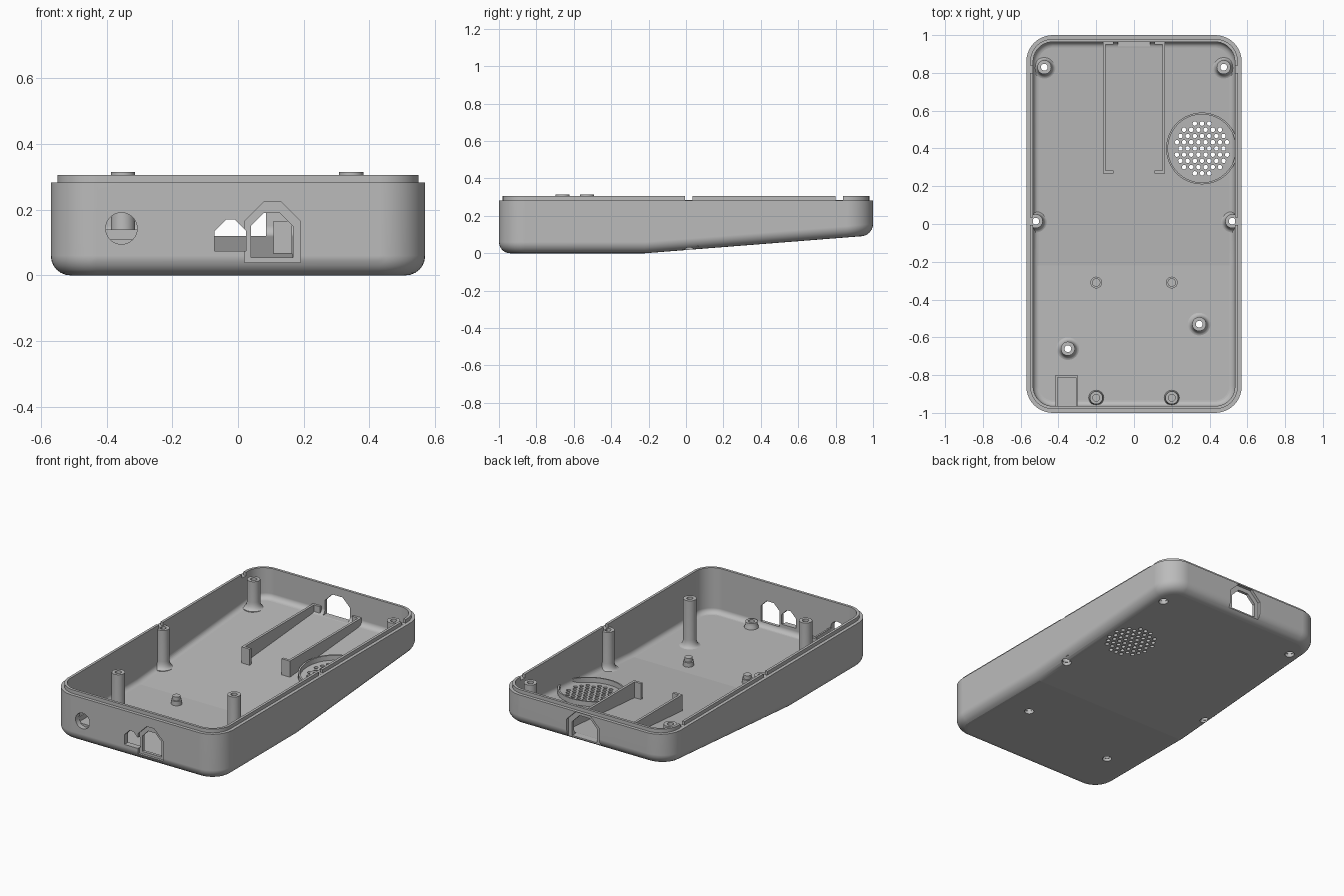
import bpy, bmesh, math
from mathutils import Matrix, Vector

cube = bpy.data.objects.get("Cube")
if cube:
    bpy.data.objects.remove(cube)

HALF_X, HALF_Y, CORNER = 0.57, 1.0, 0.14
BEND_Y, SLOPE, FLOOR = -0.22, 0.0786, 0.028
RIM, LIP = 0.283, 0.305
STEPS = 10

grey = bpy.data.materials.new("plain grey plastic")
grey.use_nodes = True
grey.diffuse_color = (0.5, 0.5, 0.5, 1)
grey.node_tree.nodes["Principled BSDF"].inputs["Base Color"].default_value = (0.5, 0.5, 0.5, 1)


def under(y):
    """Height of the underside, flat in front and rising to the back."""
    return max(0.0, (y - BEND_Y) * SLOPE)


def finish(name, bm):
    bmesh.ops.recalc_face_normals(bm, faces=bm.faces)
    mesh = bpy.data.meshes.new(name)
    bm.to_mesh(mesh)
    bm.free()
    mesh.materials.append(grey)
    obj = bpy.data.objects.new(name, mesh)
    bpy.context.scene.collection.objects.link(obj)
    return obj


def activate(obj):
    bpy.ops.object.select_all(action='DESELECT')
    obj.select_set(True)
    bpy.context.view_layer.objects.active = obj


def smooth(obj):
    activate(obj)
    bpy.ops.object.shade_smooth_by_angle(angle=math.radians(32))


def skin(bm, rings, closed=False):
    pairs = list(zip(rings, rings[1:]))
    if closed:
        pairs.append((rings[-1], rings[0]))
    for a, b in pairs:
        for i in range(len(a)):
            j = (i + 1) % len(a)
            bm.faces.new((a[i], a[j], b[j], b[i]))


def outline(inset):
    """Rounded rectangle with an extra point on each side at the bend."""
    r = CORNER - inset
    cx, cy = HALF_X - CORNER, HALF_Y - CORNER
    pts = []
    for q, (sx, sy) in enumerate([(1, -1), (1, 1), (-1, 1), (-1, -1)]):
        for k in range(STEPS + 1):
            a = math.pi / 2 * (q - 1 + k / STEPS)
            pts.append((sx * cx + r * math.cos(a), sy * cy + r * math.sin(a)))
        if q in (0, 2):
            pts.append((sx * (HALF_X - inset), BEND_Y))
    return pts


def box(bm, x0, x1, y0, y1, z0, z1):
    size = Matrix.Diagonal((x1 - x0, y1 - y0, z1 - z0, 1))
    mid = Matrix.Translation(((x0 + x1) / 2, (y0 + y1) / 2, (z0 + z1) / 2))
    bmesh.ops.create_cube(bm, size=1, matrix=mid @ size)


def cylinder(bm, centre, r, depth, sides, along_y=False):
    turn = Matrix.Rotation(math.pi / 2 if along_y else 0, 4, 'X')
    bmesh.ops.create_cone(bm, cap_ends=True, segments=sides, radius1=r, radius2=r,
                          depth=depth, matrix=Matrix.Translation(centre) @ turn)


def port(bm, cx, half, z0, z1, chamfer, y0, y1):
    """Cutter with a flat bottom and two cut upper corners."""
    side = [(half, z0), (half, z1 - chamfer), (half - chamfer, z1)]
    pts = side + [(-x, z) for x, z in reversed(side)]
    ends = [[bm.verts.new((cx + x, y, z)) for x, z in pts] for y in (y0, y1)]
    skin(bm, ends)
    for e in ends:
        bm.faces.new(e)


def lathe(name, x, y, profile, closed=True, sides=32):
    """Turned part; kept inside the outer wall."""
    bm = bmesh.new()
    rings = []
    for r, z in profile:
        ring = []
        for i in range(sides):
            a = 2 * math.pi * i / sides
            px = max(-0.55, min(0.55, x + r * math.cos(a)))
            ring.append(bm.verts.new((px, y + r * math.sin(a), z)))
        rings.append(ring)
    skin(bm, rings, closed)
    if not closed:
        bm.faces.new(rings[0])
        bm.faces.new(rings[-1])
    smooth(finish(name, bm))


# Tray: one loft from the underside, up the wall, over the lip and down to the floor
def fillet(r):
    turns = [math.pi / 2 * k / 6 for k in range(7)]
    return [(r * (1 - math.sin(t)), r * (1 - math.cos(t))) for t in turns]


WALL = 0.036
bm = bmesh.new()
rings = []


def add_ring(inset, height):
    rings.append([bm.verts.new((x, y, height(y))) for x, y in outline(inset)])


for d, h in fillet(0.06):
    add_ring(d, lambda y: under(y) + h)
for d, z in [(0, RIM), (0.02, RIM), (0.02, LIP), (WALL, LIP)]:
    add_ring(d, lambda y: z)
for d, h in reversed(fillet(0.03)):
    add_ring(d + WALL, lambda y: under(y) + FLOOR + h)
skin(bm, rings)
east, west = STEPS + 1, 3 * STEPS + 4
for ring in (rings[0], rings[-1]):
    bm.faces.new(ring[east:west + 1])
    bm.faces.new(ring[west:] + ring[:east + 1])
tray = finish("tray", bm)

# Screw posts: x, y, top
posts = [(-0.35, -0.66, 0.315), (0.345, -0.53, 0.315)]
for s in (-1, 1):
    posts += [(s * 0.52, 0.015, RIM), (s * 0.475, 0.83, RIM)]

# Cutters: screw bores, lip notches, speaker holes and connector openings
holes = bmesh.new()
for x, y, top in posts:
    z0, z1 = under(y) - 0.05, top - 0.04
    cylinder(holes, (x, y, (z0 + z1) / 2), 0.027, z1 - z0, 32)
for s in (-1, 1):
    for y in (0.015, 0.82):
        box(holes, *sorted((s * 0.5, s * 0.6)), y - 0.02, y + 0.02, RIM + 0.0005, 0.4)
SPK_X, SPK_Y, PITCH = 0.36, 0.4, 0.038
for row in range(-4, 5):
    for col in range(-4, 5):
        dx = (col + 0.5 * (row % 2)) * PITCH
        dy = row * PITCH * math.sqrt(3) / 2
        if math.hypot(dx, dy) < 0.145:
            y = SPK_Y + dy
            cylinder(holes, (SPK_X + dx, y, under(y)), 0.012, 0.15, 12)
cylinder(holes, (-0.355, -1, 0.143), 0.048, 0.14, 32, along_y=True)
port(holes, -0.023, 0.048, 0.075, 0.17, 0.035, -1.1, -0.93)
port(holes, 0.103, 0.064, 0.055, 0.19, 0.04, -1.1, -0.93)
port(holes, 0, 0.085, 0.12, 0.255, 0.05, 0.93, 1.1)

recesses = bmesh.new()
port(recesses, 0.105, 0.085, 0.04, 0.225, 0.06, -1.1, -0.982)
port(recesses, 0, 0.11, 0.1, 0.281, 0.06, 0.982, 1.1)

for name, cut in (("hole_cutter", holes), ("recess_cutter", recesses)):
    cutter = finish(name, cut)
    cutter.hide_render = True
    mod = tray.modifiers.new(name, 'BOOLEAN')
    mod.operation = 'DIFFERENCE'
    mod.solver = 'EXACT'
    mod.object = cutter
    activate(tray)
    bpy.ops.object.modifier_apply(modifier=mod.name)
    bpy.data.objects.remove(cutter)

smooth(tray)
for face in tray.data.polygons:
    if abs(face.normal.z) > 0.99:
        face.use_smooth = False
weighted = tray.modifiers.new("even_shading", 'WEIGHTED_NORMAL')
weighted.keep_sharp = True

# Hollow screw posts with flared feet
for i, (x, y, top) in enumerate(posts):
    base = under(y) + FLOOR
    flare = [(0.06 - 0.023 * math.sin(t), base + 0.045 * (1 - math.cos(t)))
             for t in [math.pi / 2 * k / 5 for k in range(6)]]
    lathe(f"screw_post_{i + 1}", x, y,
          [(0.025, base - 0.01), (0.06, base - 0.01)] + flare +
          [(0.037, top), (0.018, top), (0.018, top - 0.04), (0.025, top - 0.04)])

# Board pegs and front standoffs
for side, s in (("left", 1), ("right", -1)):
    lathe(f"{side}_board_peg", s * 0.2, -0.31,
          [(0.031, 0.02), (0.031, 0.055), (0.022, 0.055), (0.022, 0.078)], closed=False)
    lathe(f"{side}_front_standoff", s * 0.2, -0.92,
          [(0.04, 0.02), (0.04, 0.034), (0.034, 0.045), (0.034, 0.065),
           (0.018, 0.065), (0.018, 0.035)], closed=False)

# Speaker ring following the sloping floor
bm = bmesh.new()
rings = []
for r, h in [(0.18, -0.01), (0.19, -0.01), (0.19, 0.03), (0.18, 0.03)]:
    ring = []
    for i in range(64):
        a = 2 * math.pi * i / 64
        y = SPK_Y + r * math.sin(a)
        ring.append(bm.verts.new((SPK_X + r * math.cos(a), y, under(y) + FLOOR + h)))
    rings.append(ring)
skin(bm, rings, closed=True)
smooth(finish("speaker_ring", bm))

# Guide rails with inward tabs at both ends, their feet sunk into the floor
for side, s in (("left", 1), ("right", -1)):
    bm = bmesh.new()
    section = [(0.268, 0.055), (0.268, 0.165), (0.97, 0.165), (0.97, 0.11)]
    ends = [[bm.verts.new((s * x, y, z)) for y, z in section] for x in (0.15, 0.165)]
    skin(bm, ends)
    for e in ends:
        bm.faces.new(e)
    for y, z0 in ((0.268, 0.055), (0.95, 0.11)):
        box(bm, *sorted((s * 0.108, s * 0.152)), y, y + 0.016, z0, 0.165)
    finish(f"{side}_guide_rail", bm)

# Socket cradle behind the round opening
bm = bmesh.new()
box(bm, -0.41, -0.3, -0.97, -0.805, 0.02, 0.11)
box(bm, -0.41, -0.3, -0.812, -0.8, 0.02, 0.14)
for x in (-0.415, -0.308):
    box(bm, x, x + 0.01, -0.97, -0.8, 0.02, 0.14)
finish("socket_cradle", bm)
